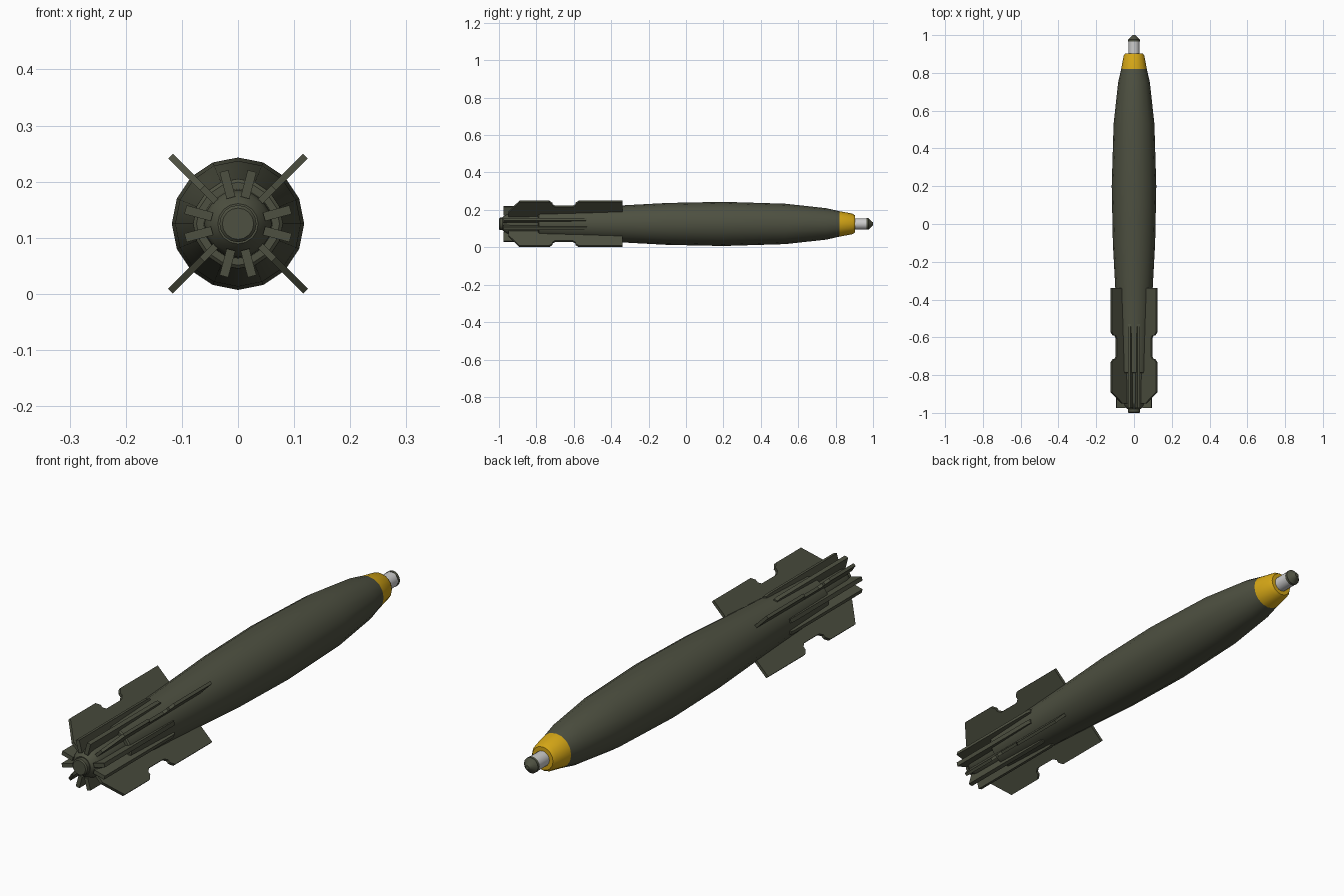
import bpy, bmesh
from math import sin, cos, pi, radians
from mathutils import Matrix

if "Cube" in bpy.data.objects:
    bpy.data.objects.remove(bpy.data.objects["Cube"])

CZ = 0.125  # height of the long axis


def material(name, rgb):
    m = bpy.data.materials.new(name)
    m.diffuse_color = (*rgb, 1)
    m.use_nodes = True
    m.node_tree.nodes["Principled BSDF"].inputs["Base Color"].default_value = m.diffuse_color
    return m


OLIVE = material("olive", (0.075, 0.08, 0.052))
YELLOW = material("yellow", (0.66, 0.38, 0.008))


def finish(name, bm, mat, angle=30):
    bmesh.ops.recalc_face_normals(bm, faces=bm.faces[:])
    me = bpy.data.meshes.new(name)
    bm.to_mesh(me)
    bm.free()
    ob = bpy.data.objects.new(name, me)
    bpy.context.collection.objects.link(ob)
    if mat:
        me.materials.append(mat)
    bpy.ops.object.select_all(action='DESELECT')
    ob.select_set(True)
    bpy.context.view_layer.objects.active = ob
    bpy.ops.object.shade_smooth_by_angle(angle=radians(angle))
    return ob


def lathe(name, profile, mat, sides=16, caps=True):
    """Turn (y, radius) points around the long axis."""
    bm = bmesh.new()
    rings = [[bm.verts.new((r * sin(2 * pi * i / sides), y, CZ + r * cos(2 * pi * i / sides)))
              for i in range(sides)] for y, r in profile]
    for a, b in zip(rings, rings[1:]):
        for i in range(sides):
            j = (i + 1) % sides
            bm.faces.new((a[i], a[j], b[j], b[i]))
    if caps:
        bm.faces.new(rings[0])
        bm.faces.new(rings[-1])
    return finish(name, bm, mat)


def blade(name, outline, thickness, angle):
    """Flat plate from (y, radius) points, turned to an angle around the long axis."""
    bm = bmesh.new()
    h = thickness / 2
    sides = [[bm.verts.new((s, y, r)) for y, r in outline] for s in (-h, h)]
    bm.faces.new(sides[0])
    bm.faces.new(sides[1])
    n = len(outline)
    for i in range(n):
        j = (i + 1) % n
        bm.faces.new((sides[0][i], sides[0][j], sides[1][j], sides[1][i]))
    turn = Matrix.Translation((0, 0, CZ)) @ Matrix.Rotation(radians(angle), 4, 'Y')
    bmesh.ops.transform(bm, matrix=turn, verts=bm.verts[:])
    return finish(name, bm, OLIVE, 15)


# main casing, ending in a step down to the tail tube
lathe("body", [(-0.79, 0.074), (-0.785, 0.08), (-0.53, 0.09), (-0.34, 0.099), (-0.1, 0.112),
               (0.2, 0.118), (0.53, 0.108), (0.75, 0.084), (0.82, 0.068)], OLIVE)
lathe("tail_tube", [(-0.98, 0.036), (-0.96, 0.054), (-0.94, 0.06), (-0.78, 0.062)], OLIVE)
lathe("tail_cap", [(-1.0, 0.028), (-0.995, 0.033), (-0.96, 0.033)], OLIVE)

# nose
lathe("nose_band", [(0.82, 0.068), (0.89, 0.055), (0.903, 0.046)], YELLOW)
lathe("nose_collar", [(0.89, 0.03), (0.968, 0.03)], None)
lathe("nose_tip", [(0.965, 0.031), (0.976, 0.031), (0.994, 0.013), (1.0, 0.008)], OLIVE)

# four notched fins on the diagonals
FIN = [(-0.34, 0.05), (-0.34, 0.17), (-0.573, 0.17), (-0.59, 0.155), (-0.59, 0.143),
       (-0.605, 0.132), (-0.7, 0.132), (-0.715, 0.143), (-0.715, 0.155), (-0.732, 0.17),
       (-0.89, 0.17), (-0.95, 0.09), (-0.95, 0.05)]
for k in range(4):
    blade(f"fin_{k + 1}", FIN, 0.012, 45 + 90 * k)

# eight slim ribs in pairs between the fins
RIB = [(-0.53, 0.05), (-0.53, 0.094), (-0.545, 0.097), (-0.975, 0.097), (-0.975, 0.048)]
for k in range(4):
    for side, a in (("a", -15), ("b", 15)):
        blade(f"rib_{k + 1}{side}", RIB, 0.016, 90 * k + a)
